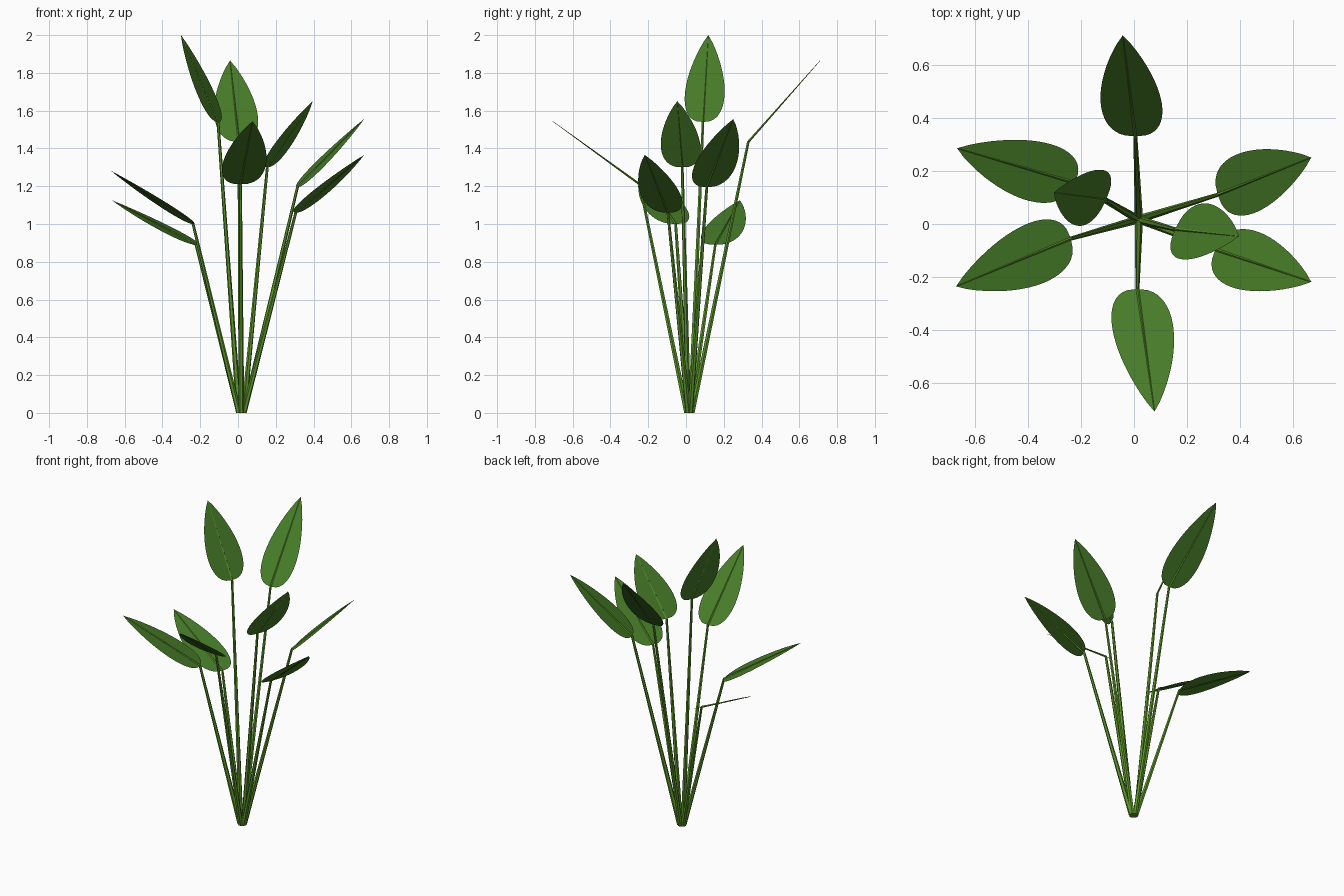
import bpy, bmesh, math
from mathutils import Vector

if "Cube" in bpy.data.objects:
    bpy.data.objects.remove(bpy.data.objects["Cube"])


def material(name, color):
    m = bpy.data.materials.new(name)
    m.diffuse_color = (*color, 1)
    m.use_nodes = True
    m.node_tree.nodes["Principled BSDF"].inputs["Base Color"].default_value = m.diffuse_color
    return m


STEM = material("stem green", (0.105, 0.30, 0.022))
LEAF = material("leaf green", (0.062, 0.20, 0.021))


def finish(bm, name, mat):
    me = bpy.data.meshes.new(name)
    bm.to_mesh(me)
    bm.free()
    me.materials.append(mat)
    ob = bpy.data.objects.new(name, me)
    bpy.context.collection.objects.link(ob)


def tapered_rod(name, a, b, r0, r1, sides, mat, flat_base=False):
    """Cone frustum from a to b; flat_base keeps the lower ring level."""
    d = (b - a).normalized()
    u = d.cross(Vector((0, 0, 1))).normalized()
    v = u.cross(d)
    fu, fv = (Vector((1, 0, 0)), Vector((0, 1, 0))) if flat_base else (u, v)
    if flat_base:
        fu, fv = u, Vector((0, 0, 1)).cross(u) * -1
        if fv.dot(v) < 0:
            fv = -fv
    bm = bmesh.new()
    rings = []
    for c, r, p, q in ((a, r0, fu, fv), (b, r1, u, v)):
        rings.append([bm.verts.new(c + p * r * math.cos(math.tau * i / sides)
                                   + q * r * math.sin(math.tau * i / sides))
                      for i in range(sides)])
    for i in range(sides):
        j = (i + 1) % sides
        bm.faces.new((rings[0][i], rings[0][j], rings[1][j], rings[1][i]))
    bm.faces.new(rings[0][::-1])
    bm.faces.new(rings[1])
    bmesh.ops.recalc_face_normals(bm, faces=bm.faces)
    finish(bm, name, mat)


def blade(name, a, b, side, half_width):
    """Flat pointed leaf with a broad rounded base."""
    n, peak = 20, 0.448
    bm = bmesh.new()
    rows = []
    for i in range(1, n):
        t = (i / n) ** 1.6
        w = half_width * t ** 0.4 * (1 - t) ** 0.9 / peak
        c = a.lerp(b, t)
        rows.append([bm.verts.new(c + side * w * k) for k in (-1, 0, 1)])
    base, tip = bm.verts.new(a), bm.verts.new(b)
    for k in (0, 1):
        bm.faces.new((base, rows[0][k + 1], rows[0][k]))
        bm.faces.new((tip, rows[-1][k], rows[-1][k + 1]))
        for p, q in zip(rows, rows[1:]):
            bm.faces.new((p[k], p[k + 1], q[k + 1], q[k]))
    bmesh.ops.recalc_face_normals(bm, faces=bm.faces)
    finish(bm, name, LEAF)


# stem direction seen from above (degrees), leaf base, leaf tip
PLANT = [
    (90, (0.005, 0.33, 1.435), (-0.042, 0.71, 1.865)),
    (-90, (0.013, -0.245, 1.21), (0.077, -0.706, 1.544)),
    (17, (0.315, 0.11, 1.195), (0.667, 0.25, 1.555)),
    (-24, (0.306, -0.096, 1.06), (0.667, -0.218, 1.365)),
    (-24, (0.155, -0.02, 1.30), (0.395, -0.046, 1.65)),
    (156, (-0.222, 0.155, 0.89), (-0.666, 0.285, 1.125)),
    (197, (-0.238, -0.055, 1.00), (-0.67, -0.235, 1.28)),
    (156, (-0.106, 0.09, 1.54), (-0.302, 0.118, 2.0)),
]

for i, (deg, base, tip) in enumerate(PLANT, 1):
    az = math.radians(deg)
    out = Vector((math.cos(az), math.sin(az), 0))
    side = Vector((-out.y, out.x, 0))
    a, b = Vector(base), Vector(tip)
    foot = Vector((0.018, 0.018, 0)) + out * 0.014
    tapered_rod(f"stem_{i}", foot, a, 0.015, 0.0075, 6, STEM, True)
    tapered_rod(f"midrib_{i}", a, b, 0.006, 0.001, 4, STEM)
    blade(f"leaf_{i}", a, b, side, 0.115)
